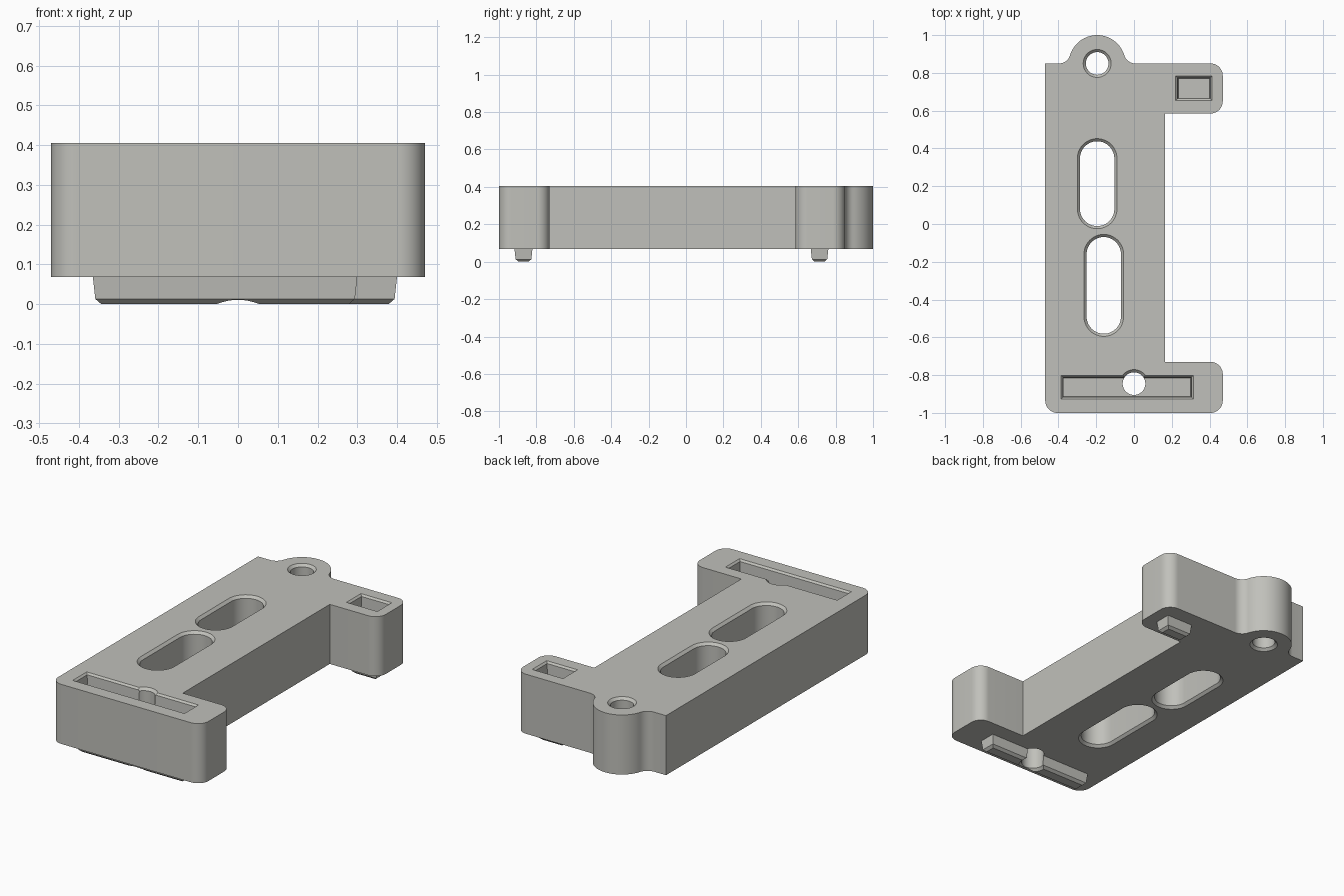
import bpy, math

if "Cube" in bpy.data.objects:
    bpy.data.objects.remove(bpy.data.objects["Cube"])

TOP, BASE = 0.405, 0.068
grey = bpy.data.materials.new("light grey")
grey.diffuse_color = (0.53, 0.53, 0.495, 1)
grey.use_nodes = True
grey.node_tree.nodes["Principled BSDF"].inputs["Base Color"].default_value = grey.diffuse_color


def arc(cx, cy, r, a0, a1, n=12):
    """Points on an arc, angles in degrees."""
    return [(cx + r * math.cos(math.radians(a0 + (a1 - a0) * i / n)),
             cy + r * math.sin(math.radians(a0 + (a1 - a0) * i / n))) for i in range(n + 1)]


def loft(name, layers):
    """Solid through stacked (z, outline) layers with equal point counts."""
    n = len(layers[0][1])
    verts = [(x, y, z) for z, ring in layers for x, y in ring]
    faces = [tuple(range(n))[::-1], tuple(range(len(verts) - n, len(verts)))]
    for k in range(len(layers) - 1):
        for i in range(n):
            j = (i + 1) % n
            faces.append((k * n + i, k * n + j, k * n + n + j, k * n + n + i))
    mesh = bpy.data.meshes.new(name)
    mesh.from_pydata(verts, [], faces)
    mesh.materials.append(grey)
    ob = bpy.data.objects.new(name, mesh)
    bpy.context.collection.objects.link(ob)
    return ob


def rect(x0, x1, y0, y1, inset=0.0):
    return [(x0 + inset, y0 + inset), (x1 - inset, y0 + inset),
            (x1 - inset, y1 - inset), (x0 + inset, y1 - inset)]


def slot(cx, y0, y1, r):
    """Vertical slot outline; y0 and y1 are the centres of its round ends."""
    return arc(cx, y1, r, 0, 180, 24) + arc(cx, y0, r, 180, 360, 24)


def hole(cx, cy, r):
    return arc(cx, cy, r, 0, 352.5, 47)


def through_cut(name, outline, r, low, c=0.014):
    """Through cutter flared at both ends; outline(r) gives its section."""
    return loft(name, [(low - 0.02, outline(r + c + 0.02)), (low + c, outline(r)),
                       (TOP - c, outline(r)), (TOP + 0.02, outline(r + c + 0.02))])


def combine(target, tool, operation):
    mod = target.modifiers.new(tool.name, 'BOOLEAN')
    mod.object, mod.operation, mod.solver = tool, operation, 'EXACT'
    bpy.context.view_layer.objects.active = target
    bpy.ops.object.modifier_apply(modifier=mod.name)
    bpy.data.objects.remove(tool)


# Bracket body with two arms and a rounded rear lug
R, r, f = 0.065, 0.15, 0.06
lx, ly = -0.195, 0.85
d = math.sqrt((r + f) ** 2 - f ** 2)
t = math.degrees(math.atan2(f, d))
outline = (arc(-0.47 + R, -1 + R, R, 180, 270) + arc(0.47 - R, -1 + R, R, 270, 360)
           + arc(0.47 - R, -0.73 - R, R, 0, 90) + [(0.165, -0.73), (0.165, 0.585)]
           + arc(0.47 - R, 0.585 + R, R, 270, 360) + arc(0.47 - R, ly - R, R, 0, 90)
           + arc(lx + d, ly + f, f, 270, 180 + t, 10)
           + arc(lx, ly, r, t, 180 - t, 32)[1:-1]
           + arc(lx - d, ly + f, f, -t, -90, 10) + [(-0.47, ly)])
body = loft("bracket_body", [(BASE, outline), (TOP, outline)])

# Tapered locating pegs underneath
for name, box in (("front_peg", (-0.365, 0.30, -0.917, -0.821)),
                  ("rear_peg", (0.235, 0.40, 0.667, 0.761))):
    peg = loft(name, [(0.0, rect(*box, 0.021)), (0.013, rect(*box, 0.006)),
                      (BASE, rect(*box)), (BASE + 0.03, rect(*box))])
    combine(body, peg, 'UNION')

# Matching sockets in the top, with a chamfered lip
for name, box in (("front_socket", (-0.386, 0.314, -0.927, -0.801)),
                  ("rear_socket", (0.221, 0.414, 0.654, 0.784))):
    socket = loft(name, [(TOP - 0.085, rect(*box, 0.014)), (TOP - 0.01, rect(*box, 0.01)),
                         (TOP, rect(*box)), (TOP + 0.02, rect(*box))])
    combine(body, socket, 'DIFFERENCE')

# Long slots and round screw holes
cuts = [("rear_slot", lambda q: slot(-0.195, 0.08, 0.347, q), 0.091, BASE),
        ("front_slot", lambda q: slot(-0.16, -0.49, -0.16, q), 0.091, BASE),
        ("lug_hole", lambda q: hole(lx, ly, q), 0.06, BASE),
        ("front_hole", lambda q: hole(0, -0.845, q), 0.06, 0.0)]
for name, section, radius, low in cuts:
    combine(body, through_cut(name, section, radius, low), 'DIFFERENCE')

bpy.ops.object.select_all(action='DESELECT')
body.select_set(True)
bpy.context.view_layer.objects.active = body
bpy.ops.object.shade_smooth_by_angle(angle=math.radians(25))
